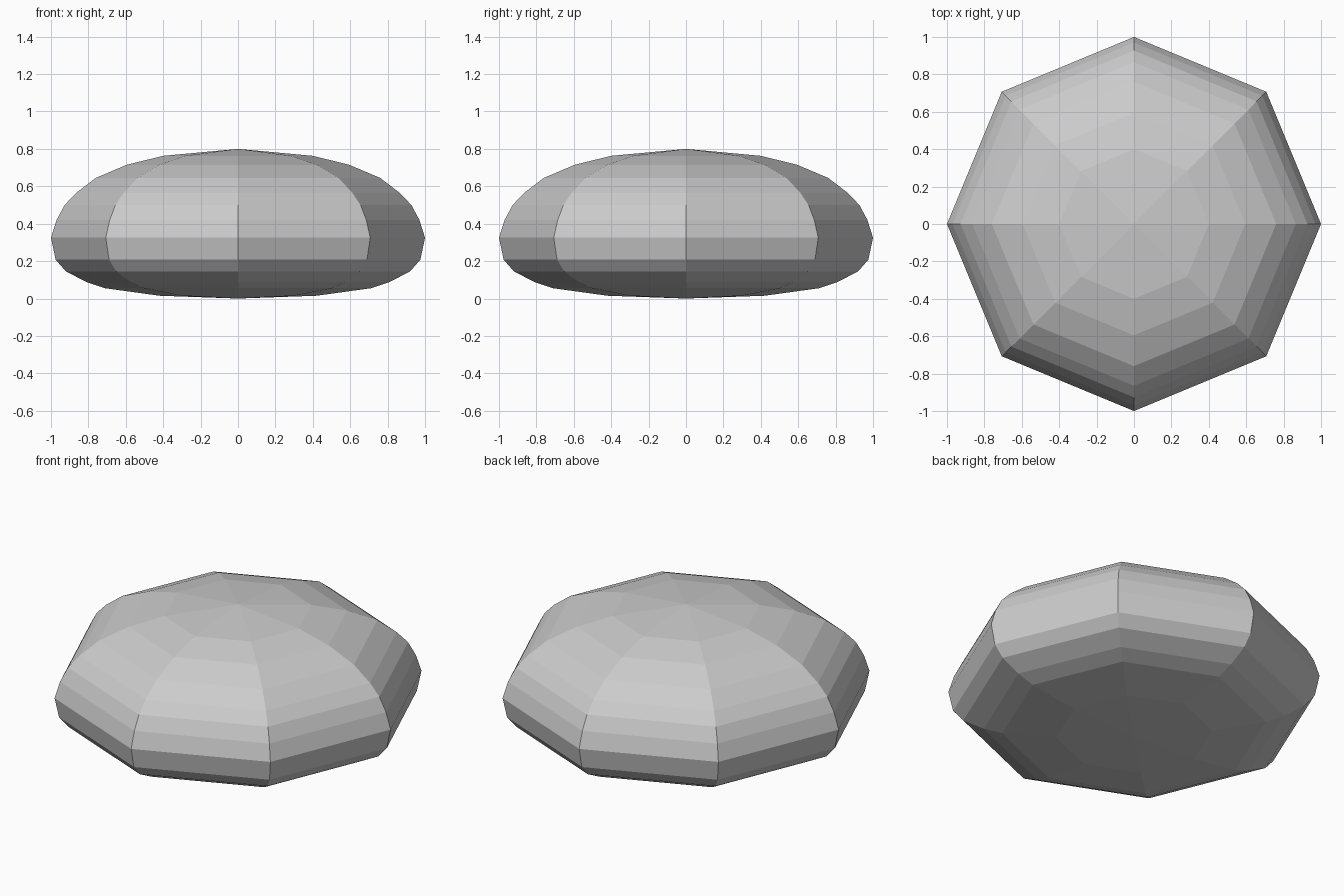
import bpy, bmesh, math

if "Cube" in bpy.data.objects:
    bpy.data.objects.remove(bpy.data.objects["Cube"])

SIDES = 8
# Profile of the faceted stone: (corner radius, height), bottom to top
PROFILE = [(0.42, 0.015), (0.71, 0.055), (0.81, 0.088), (0.92, 0.145),
           (0.975, 0.208), (1.0, 0.325), (0.97, 0.42), (0.927, 0.5),
           (0.865, 0.565), (0.76, 0.645), (0.595, 0.715), (0.4, 0.763)]

bm = bmesh.new()
# Octagonal rings with corners on the axes
rings = []
for r, z in PROFILE:
    rings.append([bm.verts.new((r * math.cos(i * math.tau / SIDES),
                                r * math.sin(i * math.tau / SIDES), z))
                  for i in range(SIDES)])
bottom = bm.verts.new((0, 0, 0))
top = bm.verts.new((0, 0, 0.8))

# Side bands and the two pole fans
for i in range(SIDES):
    j = (i + 1) % SIDES
    for a, b in zip(rings, rings[1:]):
        bm.faces.new((a[i], a[j], b[j], b[i]))
    bm.faces.new((bottom, rings[0][j], rings[0][i]))
    bm.faces.new((top, rings[-1][i], rings[-1][j]))
bmesh.ops.recalc_face_normals(bm, faces=bm.faces)

mesh = bpy.data.meshes.new("faceted_dome")
bm.to_mesh(mesh)
bm.free()
bpy.context.collection.objects.link(bpy.data.objects.new("faceted_dome", mesh))
